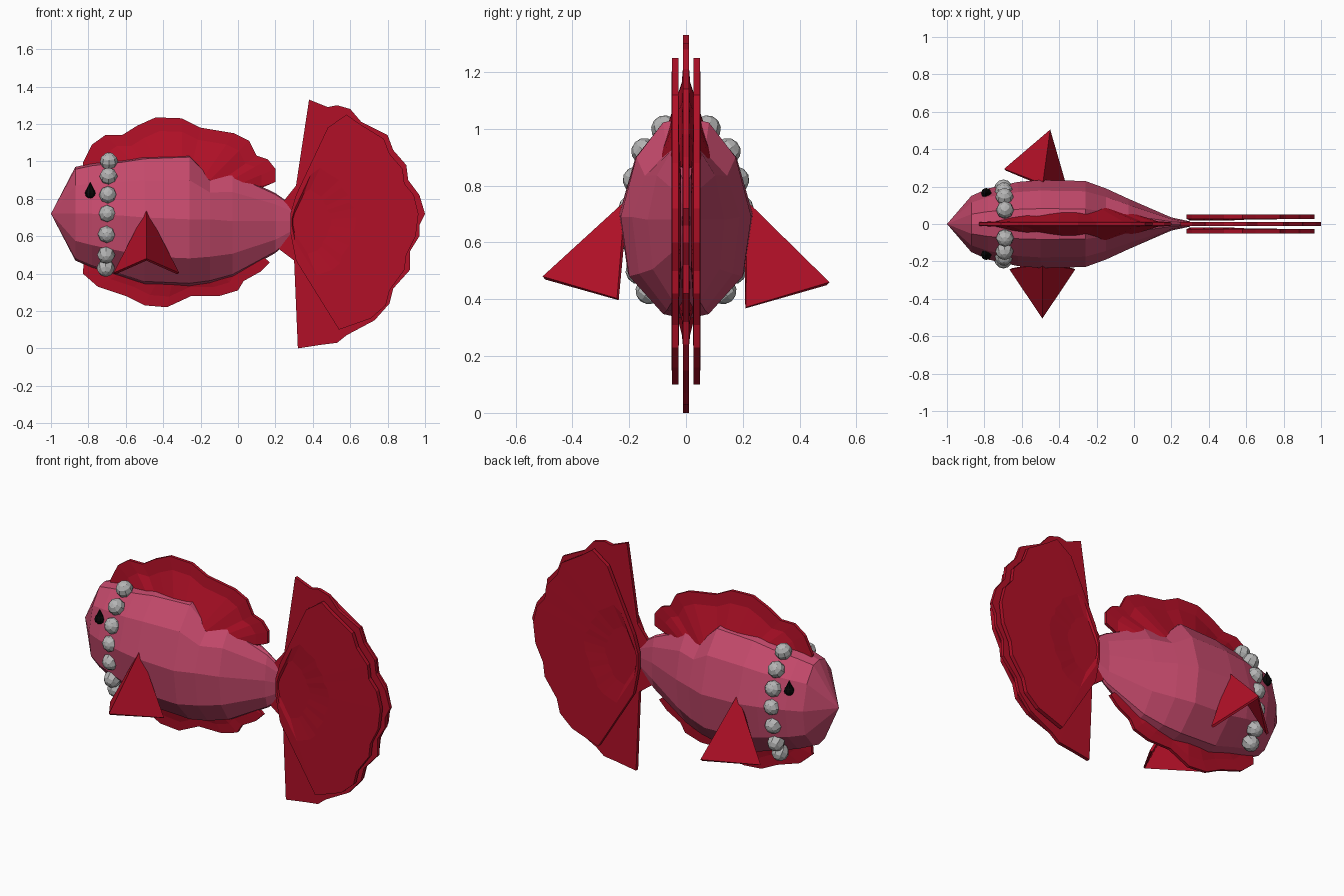
import bpy
import bmesh
from mathutils import Matrix, Vector

default_cube = bpy.data.objects.get("Cube")
if default_cube:
    bpy.data.objects.remove(default_cube, do_unlink=True)


def make_material(name, color):
    material = bpy.data.materials.new(name)
    material.use_nodes = True
    material.diffuse_color = color
    shader = material.node_tree.nodes["Principled BSDF"]
    shader.inputs["Base Color"].default_value = color
    shader.inputs["Roughness"].default_value = 0.8
    return material


PINK = make_material("pink skin", (0.56, 0.068, 0.15, 1))
RED = make_material("red fin", (0.44, 0.005, 0.02, 1))
GREY = make_material("grey bead", (0.46, 0.46, 0.46, 1))
BLACK = make_material("black eye", (0.002, 0.002, 0.002, 1))


def finish(bm, name, material):
    bmesh.ops.recalc_face_normals(bm, faces=bm.faces[:])
    mesh = bpy.data.meshes.new(name)
    bm.to_mesh(mesh)
    bm.free()
    mesh.materials.append(material)
    obj = bpy.data.objects.new(name, mesh)
    bpy.context.collection.objects.link(obj)
    return obj


def bridge(bm, ring_a, ring_b):
    count = len(ring_a)
    for i in range(count):
        j = (i + 1) % count
        bm.faces.new((ring_a[i], ring_a[j], ring_b[j], ring_b[i]))


def make_body():
    # Section as fractions of half width and of height from the widest line
    half = [(0, 1), (0.35, 0.95), (0.76, 0.6), (1, 0), (0.87, -0.58), (0.35, -0.95), (0, -1)]
    section = half + [(-w, h) for w, h in half[-2:0:-1]]
    # x, half width, top, middle, bottom
    stations = [
        (-0.87, 0.15, 0.97, 0.72, 0.47), (-0.78, 0.19, 0.99, 0.72, 0.43),
        (-0.62, 0.225, 1.01, 0.71, 0.38), (-0.5, 0.235, 1.03, 0.7, 0.34),
        (-0.26, 0.23, 1.04, 0.69, 0.33), (-0.15, 0.19, 0.93, 0.69, 0.345),
        (-0.03, 0.135, 0.94, 0.68, 0.38), (0.2, 0.035, 0.83, 0.68, 0.51),
        (0.3, 0.014, 0.76, 0.68, 0.6),
    ]
    bm = bmesh.new()
    rings = []
    for x, width, top, middle, bottom in stations:
        ring = []
        for w, h in section:
            reach = top - middle if h > 0 else middle - bottom
            ring.append(bm.verts.new((x, w * width, middle + h * reach)))
        rings.append(ring)
    for ring_a, ring_b in zip(rings, rings[1:]):
        bridge(bm, ring_a, ring_b)
    nose = bm.verts.new((-1, 0, 0.72))
    for i, vert in enumerate(rings[0]):
        bm.faces.new((nose, rings[0][i - 1], vert))
    bm.faces.new(rings[-1])
    return finish(bm, "body", PINK)


def make_fin(name, outline, pivot, profile):
    """Slab fanned out from a pivot; profile holds (reach, centre y, half thickness)."""
    bm = bmesh.new()
    px, pz = pivot
    outer = []
    for side in (-1, 1):
        previous = None
        for reach, centre, thick in profile:
            ring = [bm.verts.new((px + (x - px) * reach, centre + side * thick,
                                  pz + (z - pz) * reach)) for x, z in outline]
            if previous:
                bridge(bm, previous, ring)
            else:
                hub = bm.verts.new((px, centre + side * thick, pz))
                for i in range(len(ring)):
                    bm.faces.new((hub, ring[i - 1], ring[i]))
            previous = ring
        outer.append(previous)
    bridge(bm, *outer)
    return finish(bm, name, RED)


make_body()

# Back and belly fins, rooted inside the body
dorsal = [(-0.82, 0.9), (-0.83, 0.99), (-0.78, 1.09), (-0.71, 1.14), (-0.62, 1.14),
          (-0.54, 1.19), (-0.44, 1.235), (-0.3, 1.23), (-0.2, 1.18), (-0.02, 1.15),
          (0.06, 1.11), (0.1, 1.03), (0.16, 1.01), (0.2, 0.96), (0.2, 0.89),
          (0.13, 0.86), (-0.05, 0.82), (-0.3, 0.6)]
make_fin("dorsal_fin", dorsal, (-0.3, 0.75),
         [(0.42, 0, 0.085), (0.85, 0, 0.015), (1, 0, 0.009)])
ventral = [(-0.82, 0.5), (-0.83, 0.4), (-0.75, 0.33), (-0.6, 0.28), (-0.5, 0.23),
           (-0.38, 0.22), (-0.25, 0.28), (-0.1, 0.28), (0, 0.31), (0.03, 0.36),
           (0.12, 0.41), (0.17, 0.46), (0.1, 0.52), (-0.3, 0.75)]
make_fin("ventral_fin", ventral, (-0.3, 0.6),
         [(0.5, 0, 0.05), (0.85, 0, 0.015), (1, 0, 0.009)])

# Tail: a large middle fan with a smaller layer on each side
tail = [(0.23, 0.77), (0.31, 0.87), (0.38, 1.33), (0.48, 1.29), (0.53, 1.3),
        (0.6, 1.28), (0.66, 1.21), (0.8, 1.14), (0.83, 1.06), (0.9, 0.98),
        (0.91, 0.9), (0.97, 0.82), (1, 0.72), (0.97, 0.66), (0.97, 0.6),
        (0.92, 0.52), (0.92, 0.42), (0.83, 0.32), (0.81, 0.24), (0.73, 0.15),
        (0.58, 0.07), (0.53, 0.03), (0.45, 0.02), (0.32, 0), (0.3, 0.47), (0.22, 0.53)]
make_fin("tail_fin", tail, (0.3, 0.68), [(0.5, 0, 0.012), (1, 0, 0.01)])
layer = [(0.28, 0.72), (0.31, 0.82), (0.48, 1.18), (0.58, 1.25), (0.65, 1.2), (0.78, 1.12),
         (0.81, 1.04), (0.88, 0.96), (0.89, 0.88), (0.94, 0.82), (0.965, 0.72),
         (0.95, 0.6), (0.9, 0.5), (0.89, 0.42), (0.81, 0.31), (0.79, 0.23),
         (0.71, 0.16), (0.54, 0.1), (0.31, 0.47), (0.28, 0.62)]
for side, label in ((1, "left"), (-1, "right")):
    make_fin(label + "_tail_layer", layer, (0.3, 0.68),
             [(0.3, side * 0.03, 0.012), (0.5, side * 0.038, 0.013), (1, side * 0.038, 0.012)])


# Folded side fins: shoulder, tip, front corner, rear corner
def make_side_fin(name, shoulder, tip, front, rear):
    bm = bmesh.new()
    top, outer, fore, aft = [bm.verts.new(p) for p in (shoulder, tip, front, rear)]
    bm.faces.new((top, fore, outer))
    bm.faces.new((top, outer, aft))
    obj = finish(bm, name, RED)
    shell = obj.modifiers.new("thickness", "SOLIDIFY")
    shell.thickness = 0.015
    shell.offset = 0


make_side_fin("right_side_fin", (-0.49, -0.21, 0.74), (-0.49, -0.5, 0.475),
              (-0.66, -0.24, 0.4), (-0.32, -0.24, 0.4))
make_side_fin("left_side_fin", (-0.49, 0.21, 0.74), (-0.45, 0.5, 0.455),
              (-0.69, 0.29, 0.41), (-0.37, 0.21, 0.37))

# Bead collar (y, z) and teardrop eyes, on both sides
beads = [(0.075, 1.0), (0.145, 0.92), (0.175, 0.82), (0.19, 0.72),
         (0.185, 0.61), (0.165, 0.5), (0.13, 0.43)]
for side, label in ((1, "left"), (-1, "right")):
    bm = bmesh.new()
    for y, z in beads:
        place = Matrix.Translation((-0.72 + 0.03 * z, side * y, z))
        tilt = Vector((0, side * y, (z - 0.7) * 0.6)).to_track_quat("Z", "Y")
        bmesh.ops.create_uvsphere(bm, u_segments=8, v_segments=6, radius=0.048,
                                  matrix=place @ tilt.to_matrix().to_4x4())
    finish(bm, label + "_bead_collar", GREY)

    bm = bmesh.new()
    centre = Vector((-0.79, side * 0.165, 0.83))
    bmesh.ops.create_uvsphere(bm, u_segments=8, v_segments=6, radius=0.028,
                              matrix=Matrix.Translation(centre))
    bmesh.ops.create_cone(bm, segments=8, radius1=0.022, radius2=0, depth=0.045,
                          matrix=Matrix.Translation(centre + Vector((0, 0, 0.037))))
    finish(bm, label + "_eye", BLACK)
